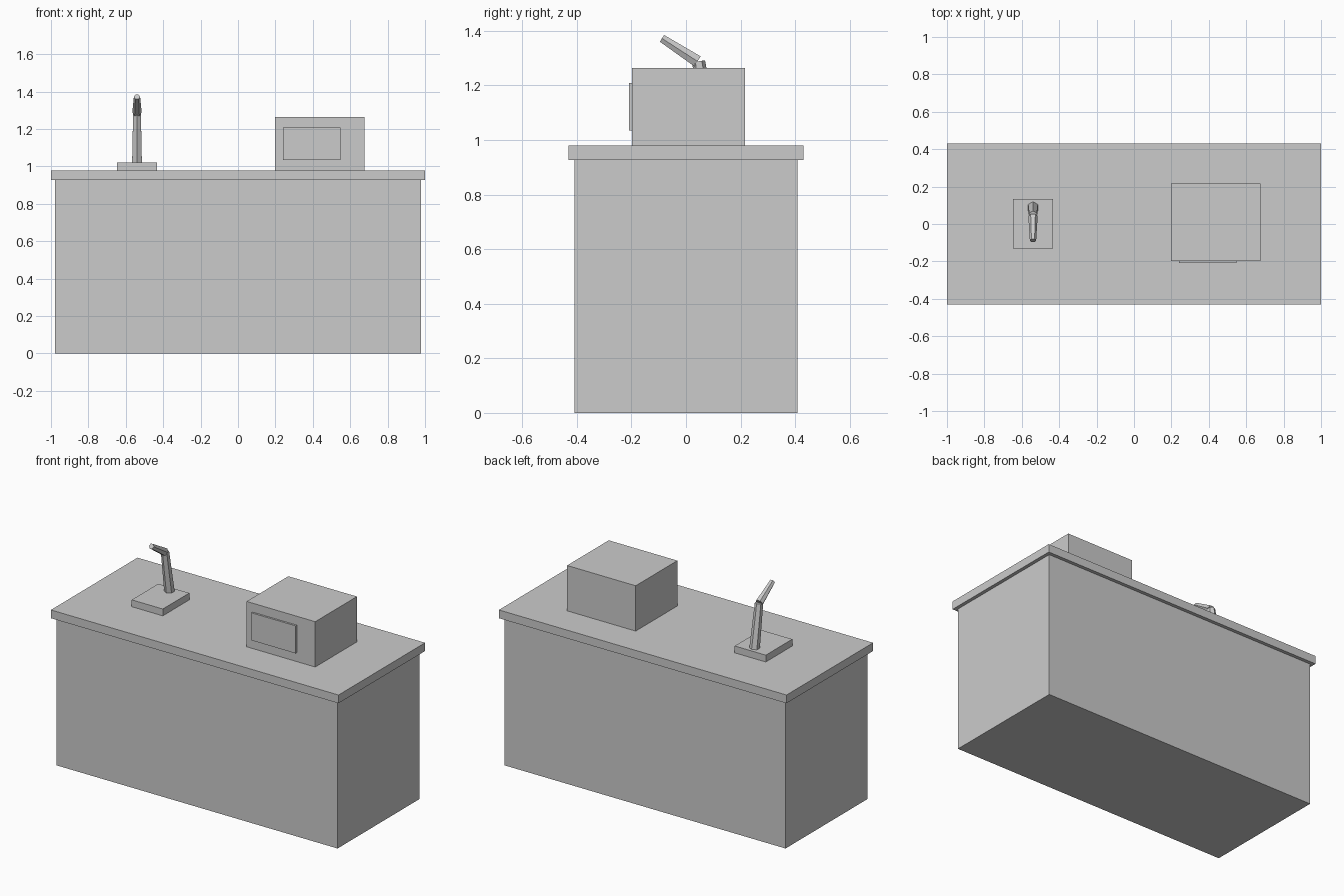
import bpy
from mathutils import Vector, Matrix

old = bpy.data.objects.get("Cube")
if old:
    bpy.data.objects.remove(old, do_unlink=True)

# Single flat grey for every part
GREY = (0.6, 0.6, 0.6, 1.0)
grey = bpy.data.materials.new("plain grey")
grey.use_nodes = True
grey.diffuse_color = GREY
grey.node_tree.nodes["Principled BSDF"].inputs["Base Color"].default_value = GREY


def box(name, low, high):
    """Axis-aligned block between two corners."""
    low, high = Vector(low), Vector(high)
    bpy.ops.mesh.primitive_cube_add(size=1)
    part = bpy.context.object
    part.name = name
    part.data.transform(Matrix.Translation((low + high) / 2) @ Matrix.Diagonal((*(high - low), 1)))
    part.data.materials.append(grey)
    return part


def tapered_tube(name, start, end, start_radius, end_radius):
    """Six-sided tapering tube between two points in a plane of constant x."""
    start, end = Vector(start), Vector(end)
    axis = (end - start).normalized()
    side = Vector((1, 0, 0))
    up = axis.cross(side)
    frame = Matrix((side, up, axis)).transposed().to_4x4()
    bpy.ops.mesh.primitive_cone_add(vertices=6, radius1=start_radius, radius2=end_radius,
                                    depth=(end - start).length)
    part = bpy.context.object
    part.name = name
    part.data.transform(Matrix.Translation((start + end) / 2) @ frame @ twist(name))
    part.data.materials.append(grey)
    return part


def twist(name):
    """The spout has a flat on top, the stem has an edge facing forward."""
    return Matrix.Rotation(0.5236 if "spout" in name else 0, 4, "Z")


# Counter
box("counter_body", (-0.978, -0.408, 0), (0.978, 0.408, 0.927))
box("counter_top", (-1, -0.43, 0.927), (1, 0.43, 0.979))

# Box-shaped appliance with a raised door on its front
box("appliance_body", (0.198, -0.197, 0.979), (0.675, 0.217, 1.264))
box("appliance_door", (0.24, -0.209, 1.035), (0.547, -0.197, 1.208))

# Tap on a square plate
TAP_X = -0.54
box("tap_plate", (-0.648, -0.13, 0.979), (-0.432, 0.133, 1.022))
tapered_tube("tap_stem", (TAP_X, 0.09, 1.02), (TAP_X, 0.046, 1.288), 0.03, 0.024)
tapered_tube("tap_spout", (TAP_X, 0.042, 1.288), (TAP_X, -0.088, 1.372), 0.025, 0.0168)
